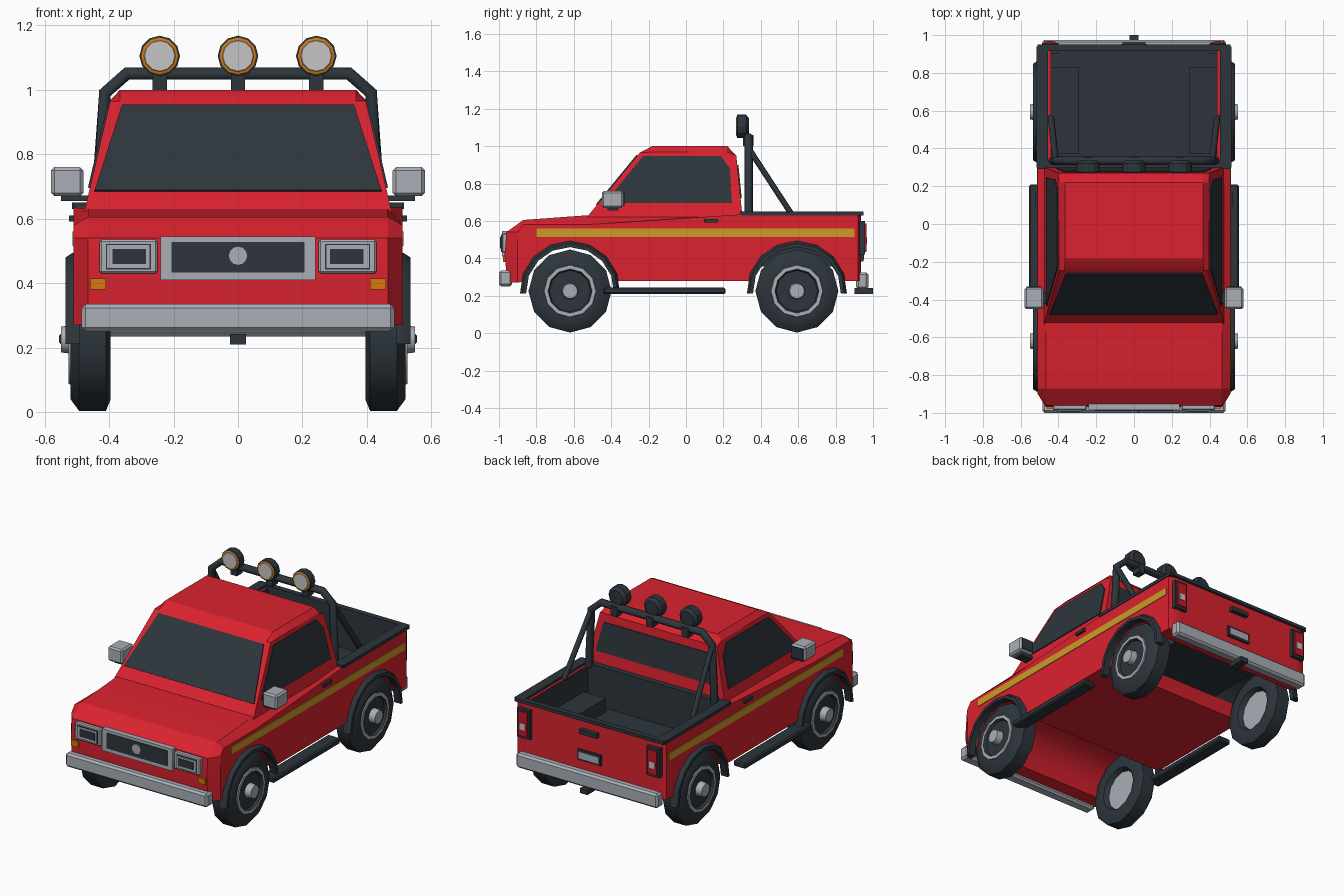
import bpy, bmesh, math
from mathutils import Vector

cube = bpy.data.objects.get("Cube")
if cube:
    bpy.data.objects.remove(cube, do_unlink=True)

def material(name, r, g, b):
    m = bpy.data.materials.new(name)
    m.use_nodes = True
    m.diffuse_color = (r, g, b, 1)
    m.node_tree.nodes["Principled BSDF"].inputs["Base Color"].default_value = (r, g, b, 1)
    return m

RED = material("red paint", 0.70, 0.016, 0.028)
DARK = material("dark trim", 0.026, 0.036, 0.045)
GREY = material("light grey metal", 0.40, 0.43, 0.47)
YELLOW = material("yellow stripe", 0.61, 0.33, 0.022)
ORANGE = material("orange lamp", 0.68, 0.19, 0.004)
LENS = material("pale lens", 0.56, 0.56, 0.56)
TAIL = material("tail lamp red", 0.55, 0.008, 0.02)
made = []

def finish(name, bm, mats):
    bmesh.ops.recalc_face_normals(bm, faces=bm.faces[:])
    me = bpy.data.meshes.new(name)
    bm.to_mesh(me)
    bm.free()
    for m in mats:
        me.materials.append(m)
    ob = bpy.data.objects.new(name, me)
    bpy.context.collection.objects.link(ob)
    made.append(ob)
    return ob

def loft(name, sections, mats, bands=None, rule=None):
    """Join closed sections of equal length, cap both ends."""
    bm = bmesh.new()
    rings = [[bm.verts.new(p) for p in s] for s in sections]
    n = len(rings[0])
    bm.faces.new(rings[0]).material_index = bands[0] if bands else 0
    bm.faces.new(rings[-1]).material_index = bands[-1] if bands else 0
    for k in range(len(rings) - 1):
        for i in range(n):
            j = (i + 1) % n
            f = bm.faces.new((rings[k][i], rings[k][j], rings[k + 1][j], rings[k + 1][i]))
            f.material_index = bands[k + 1] if bands else 0
    bmesh.ops.remove_doubles(bm, verts=bm.verts[:], dist=0.0005)
    if rule:
        for f in bm.faces:
            f.material_index = rule(f.calc_center_median())
    return finish(name, bm, mats)

def lathe(name, centre, axis, profile, mats, bands, n=12):
    """Revolve (offset, radius) pairs about the x or y axis."""
    rings = []
    for off, r in profile:
        ring = []
        for i in range(n):
            a = 2 * math.pi * i / n
            u, w = r * math.sin(a), r * math.cos(a)
            ring.append(Vector(centre) + Vector((off, u, w) if axis == "x" else (u, off, w)))
        rings.append(ring)
    return loft(name, rings, mats, bands)

def box(name, x, y, z, mat, bevel=0):
    bm = bmesh.new()
    bmesh.ops.create_cube(bm, size=1)
    for v in bm.verts:
        v.co = [(a + b) / 2 + c * (b - a) for (a, b), c in zip((x, y, z), v.co)]
    if bevel:
        bmesh.ops.bevel(bm, geom=bm.edges[:], offset=bevel, segments=1, affect="EDGES")
    return finish(name, bm, [mat])

def pair(name, x, y, z, mat, bevel=0):
    box("left_" + name, x, y, z, mat, bevel)
    box("right_" + name, (-x[1], -x[0]), y, z, mat, bevel)

def plate(name, pts, mat, out, t=0.006):
    p = [Vector(q) for q in pts]
    n = (p[1] - p[0]).cross(p[2] - p[0]).normalized()
    n = n if n.dot(Vector(out)) > 0 else -n
    return loft(name, [[q - n * t * 0.3 for q in p], [q + n * t for q in p]], [mat])

def tube(name, pts, r):
    cu = bpy.data.curves.new(name, "CURVE")
    cu.dimensions, cu.bevel_depth, cu.bevel_resolution, cu.use_fill_caps = "3D", r, 1, True
    sp = cu.splines.new("POLY")
    sp.points.add(len(pts) - 1)
    for p, q in zip(sp.points, pts):
        p.co = (*q, 1)
    cu.materials.append(DARK)
    bpy.context.collection.objects.link(bpy.data.objects.new(name, cu))

# Body: side profile with wheel arches and an open bed, lofted across the width
AXLES, AXLE_Z = (-0.62, 0.593), 0.225
def arch(cy, top=1.0):
    pts = [math.radians(13 + 154 * i / 8) for i in range(9)]
    return [(cy + 0.24 * math.cos(a), min(AXLE_Z + 0.24 * math.sin(a), top)) for a in pts]

def profile(floor, well, top=1.0):
    front = [(-0.955, 0.27), (-0.97, 0.42), (-0.96, 0.54), (-0.87, 0.605), (-0.53, 0.63), (0.30, 0.635)]
    bed = [(0.33, 0.635), (0.33, floor), (0.37, floor), (0.37, well),
           (0.83, well), (0.83, floor), (0.92, floor), (0.92, 0.635)]
    return front + bed + [(0.935, 0.635), (0.935, 0.28)] + arch(AXLES[1], top) + arch(AXLES[0])

full = profile(0.635, 0.635)
outer = [(min(max(y, -0.90), 0.92), min(z, 0.58) if y < 0.25 else z) for y, z in full]
wells, centre = profile(0.40, 0.485), profile(0.40, 0.40, 0.36)
half = [(0.51, outer), (0.465, full), (0.44, full), (0.44, wells), (0.29, wells), (0.29, centre)]
spans = half + [(-x, p) for x, p in reversed(half)]
def bed_rule(c):
    return int(abs(c.x) < 0.441 and 0.325 < c.y < 0.925 and 0.35 < c.z < 0.63)
loft("body", [[(x, y, z) for y, z in p] for x, p in spans], [RED, DARK], rule=bed_rule)

# Cab tapering toward the roof, with chamfered roof edges
def cab_x(z):
    return 0.475 - 0.233 * (z - 0.63)
def shield_y(z):
    return -0.53 + 0.82 * (z - 0.62)
def back_y(z):
    return 0.302 - 0.1 * (z - 0.62)
cab = [(shield_y(0.62), 0.62), (shield_y(0.965), 0.965), (-0.18, 1.0),
       (0.22, 1.0), (back_y(0.95), 0.95), (back_y(0.62), 0.62)]
side = [(y, min(z, 0.968)) for y, z in cab]
loft("cab", [[(s * (cab_x(min(z, 0.968)) - d), y, z) for y, z in p]
             for s, d, p in ((1, 0, side), (1, 0.03, cab), (-1, 0.03, cab), (-1, 0, side))], [RED])

# Windows
plate("windshield", [(x, shield_y(z), z) for x, z in
      ((-0.445, 0.685), (0.445, 0.685), (0.36, 0.95), (-0.36, 0.95))], DARK, (0, -1, 0))
plate("rear_window", [(x, back_y(z), z) for x, z in
      ((-0.41, 0.72), (0.41, 0.72), (0.37, 0.90), (-0.37, 0.90))], DARK, (0, 1, 0))
for s, label in ((1, "left"), (-1, "right")):
    plate(label + "_window", [(s * cab_x(z), y, z) for y, z in
          ((-0.435, 0.695), (-0.23, 0.945), (0.185, 0.945), (0.235, 0.88), (0.245, 0.695))], DARK, (s, 0, 0))

# Wheels and arch flares
tyre = [(-0.03, 0.12), (-0.06, 0.135), (-0.065, 0.185), (-0.05, 0.222), (0.033, 0.222), (0.06, 0.185),
        (0.06, 0.14), (0.066, 0.138), (0.066, 0.118), (0.05, 0.11), (0.05, 0.045), (0.09, 0.04)]
bands = [1, 0, 0, 0, 0, 0, 0, 1, 1, 0, 0, 1, 1]
for s, label in ((1, "left"), (-1, "right")):
    for cy, end in zip(AXLES, ("front", "rear")):
        lathe(f"{label}_{end}_wheel", (s * 0.46, cy, AXLE_Z), "x",
              [(s * o, r) for o, r in tyre], [DARK, GREY], bands)
        flare = []
        for i in range(9):
            a = math.radians(-3 + 186 * i / 8)
            flare.append([(s * x, cy + r * math.cos(a), AXLE_Z + r * math.sin(a))
                          for x, r in ((0.49, 0.235), (0.535, 0.235), (0.535, 0.255), (0.515, 0.268), (0.49, 0.268))])
        loft(f"{label}_{end}_flare", flare, [DARK])

# Side trim, mirrors and steps
pair("stripe", (0.506, 0.514), (-0.80, 0.90), (0.515, 0.56), YELLOW)
pair("door_handle", (0.49, 0.525), (0.095, 0.17), (0.592, 0.61), DARK)
pair("running_board", (0.47, 0.555), (-0.44, 0.21), (0.208, 0.245), DARK, 0.008)
pair("mirror", (0.48, 0.58), (-0.45, -0.335), (0.67, 0.76), GREY, 0.01)
pair("mirror_glass", (0.49, 0.57), (-0.34, -0.33), (0.68, 0.75), DARK)
pair("mirror_bracket", (0.44, 0.55), (-0.42, -0.36), (0.655, 0.672), DARK)

# Bed rails
pair("bed_rail", (0.455, 0.515), (0.30, 0.94), (0.63, 0.65), DARK)
box("tailgate_rail", (-0.51, 0.51), (0.915, 0.95), (0.63, 0.65), DARK)
box("front_bed_rail", (-0.51, 0.51), (0.29, 0.335), (0.63, 0.65), DARK)

# Front end
box("front_bumper", (-0.485, 0.485), (-1.0, -0.93), (0.25, 0.335), GREY, 0.012)
box("grille_frame", (-0.24, 0.24), (-0.985, -0.93), (0.41, 0.545), GREY)
box("grille", (-0.207, 0.207), (-0.989, -0.98), (0.433, 0.528), DARK)
lathe("grille_disc", (0, -0.99, 0.485), "y", [(0.005, 0.03), (-0.005, 0.03)], [GREY], None)
pair("headlight_frame", (0.25, 0.43), (-0.985, -0.93), (0.43, 0.535), GREY, 0.006)
pair("headlight_gap", (0.27, 0.41), (-0.988, -0.98), (0.443, 0.522), DARK)
pair("headlight_ring", (0.274, 0.406), (-0.992, -0.98), (0.447, 0.518), GREY)
pair("headlight", (0.285, 0.39), (-0.995, -0.98), (0.46, 0.506), DARK)
pair("indicator", (0.41, 0.46), (-0.978, -0.92), (0.38, 0.415), ORANGE)

# Rear end
box("rear_bumper", (-0.485, 0.485), (0.91, 0.975), (0.235, 0.325), GREY, 0.012)
box("tow_hitch", (-0.025, 0.025), (0.90, 1.0), (0.21, 0.24), DARK)
box("tailgate_handle", (-0.06, 0.06), (0.93, 0.962), (0.553, 0.58), DARK)
box("plate_frame", (-0.08, 0.08), (0.93, 0.948), (0.383, 0.448), DARK)
box("number_plate", (-0.068, 0.068), (0.945, 0.952), (0.395, 0.436), GREY)
pair("tail_lamp_frame", (0.40, 0.487), (0.90, 0.957), (0.42, 0.60), DARK)
pair("tail_lamp", (0.413, 0.475), (0.95, 0.965), (0.435, 0.585), TAIL)
pair("reverse_lamp", (0.425, 0.463), (0.96, 0.968), (0.475, 0.515), LENS)

# Roll bar with struts and roof lamps
bar = [(0.43, 0.335, 0.63), (0.413, 0.335, 0.99), (0.345, 0.335, 1.05)]
tube("roll_bar", bar + [(-x, y, z) for x, y, z in reversed(bar)], 0.023)
for s, label in ((1, "left"), (-1, "right")):
    tube(label + "_strut", [(s * 0.415, 0.34, 0.98), (s * 0.44, 0.565, 0.635)], 0.017)
for x, label in ((0.243, "left"), (0, "middle"), (-0.243, "right")):
    box(label + "_lamp_bracket", (x - 0.022, x + 0.022), (0.305, 0.36), (1.0, 1.06), DARK)
    lathe(label + "_roof_lamp", (x, 0.30, 1.105), "y",
          [(0.036, 0.045), (0.02, 0.063), (-0.025, 0.063), (-0.028, 0.057), (-0.03, 0.049), (-0.033, 0.047)],
          [DARK, ORANGE, LENS], [0, 0, 0, 0, 1, 2, 2])

# Smooth shading with sharp creases; softer on the wheels
bpy.ops.object.select_all(action="DESELECT")
for wheels, angle in ((False, 25), (True, 50)):
    for ob in made:
        ob.select_set(("wheel" in ob.name or "flare" in ob.name) == wheels)
    bpy.context.view_layer.objects.active = next(o for o in made if o.select_get())
    bpy.ops.object.shade_smooth_by_angle(angle=math.radians(angle))
bpy.ops.object.select_all(action="DESELECT")
